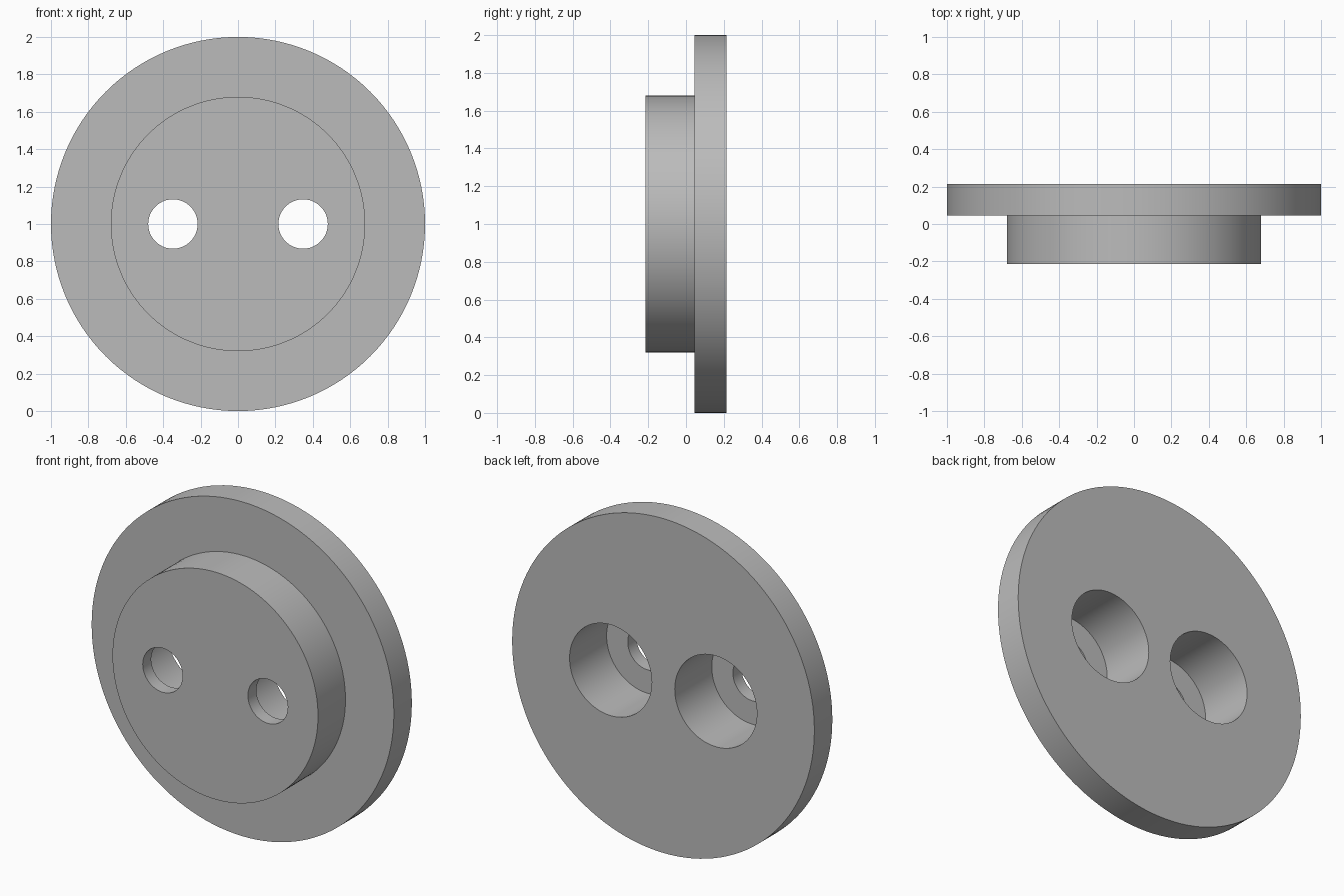
import bpy
import bmesh
from math import cos, sin, tau, radians

if "Cube" in bpy.data.objects:
    bpy.data.objects.remove(bpy.data.objects["Cube"], do_unlink=True)

grey = bpy.data.materials.new("plain_grey")
grey.use_nodes = True
colour = (0.5, 0.5, 0.5, 1)
grey.diffuse_color = colour
grey.node_tree.nodes["Principled BSDF"].inputs["Base Color"].default_value = colour


def turned(name, profile, x=0, sides=96):
    """Closed solid turned about the y axis from (radius, y) points, front to back."""
    bm = bmesh.new()
    rings = [[bm.verts.new((x + r * cos(tau * i / sides), y, 1 + r * sin(tau * i / sides)))
              for i in range(sides)] for r, y in profile]
    for a, b in zip(rings, rings[1:]):
        for i in range(sides):
            j = (i + 1) % sides
            bm.faces.new((a[i], a[j], b[j], b[i]))
    bm.faces.new(rings[0])
    bm.faces.new(rings[-1])
    bmesh.ops.recalc_face_normals(bm, faces=bm.faces)
    mesh = bpy.data.meshes.new(name)
    bm.to_mesh(mesh)
    bm.free()
    mesh.materials.append(grey)
    obj = bpy.data.objects.new(name, mesh)
    bpy.context.collection.objects.link(obj)
    return obj


# Flange with a raised boss on the front
FRONT, STEP, BACK = -0.215, 0.045, 0.215
body = turned("flanged_disc", [(0.68, FRONT), (0.68, STEP), (1, STEP), (1, BACK)], sides=128)
bpy.ops.object.select_all(action="DESELECT")
body.select_set(True)
bpy.context.view_layer.objects.active = body

# Two through holes, counterbored from the back
SEAT = -0.135
for side in (-1, 1):
    cutter = turned("hole_cutter", [(0.132, FRONT - 0.1), (0.132, SEAT),
                                    (0.272, SEAT), (0.272, BACK + 0.1)], side * 0.348)
    cutter.hide_render = True
    cut = body.modifiers.new("counterbored_hole", "BOOLEAN")
    cut.operation = "DIFFERENCE"
    cut.solver = "EXACT"
    cut.object = cutter
    bpy.ops.object.modifier_apply(modifier=cut.name)
    bpy.data.objects.remove(cutter, do_unlink=True)

bpy.ops.object.shade_smooth_by_angle(angle=radians(30))
